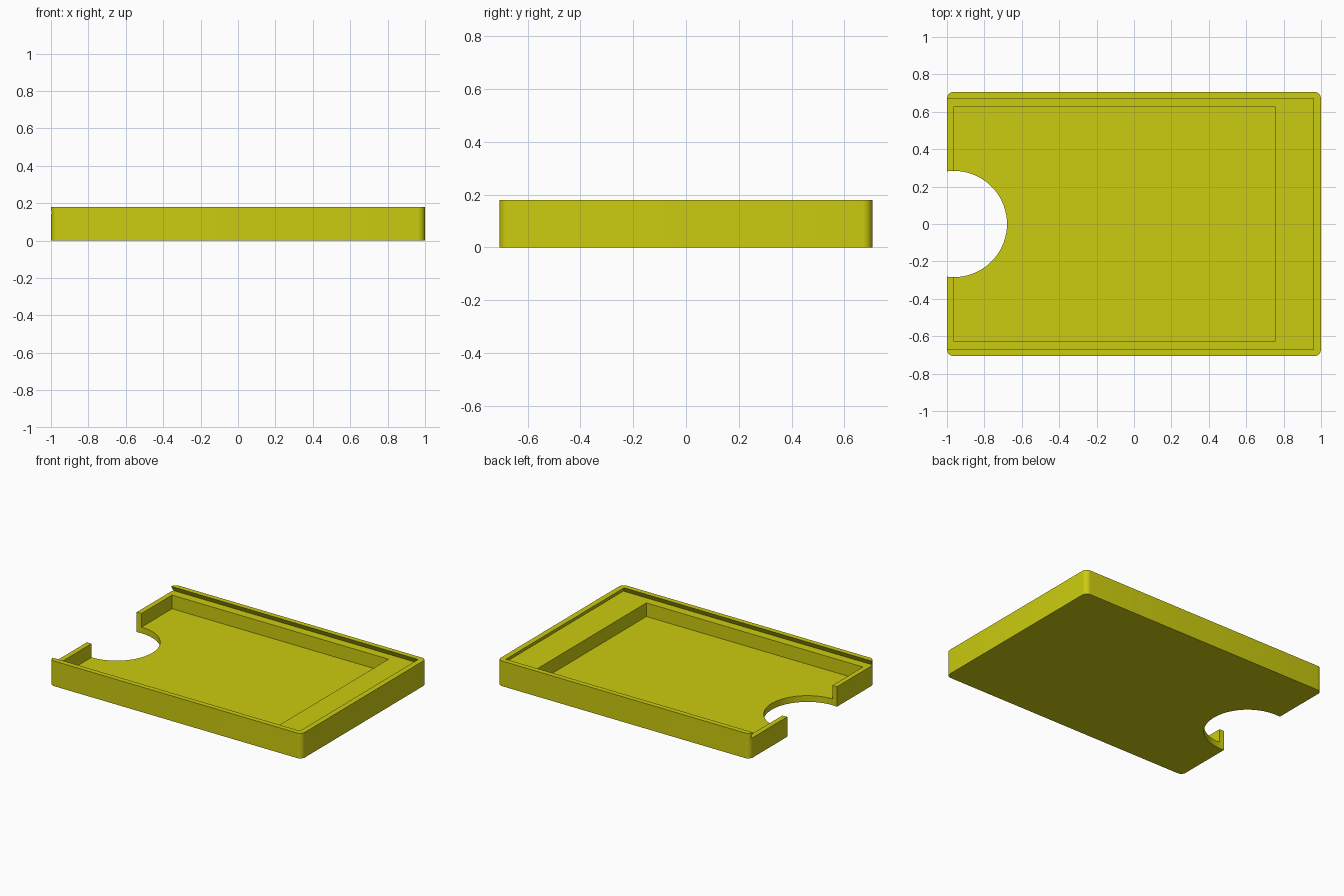
import bpy, bmesh, math

if "Cube" in bpy.data.objects:
    bpy.data.objects.remove(bpy.data.objects["Cube"])

W, D, H = 1.0, 0.707, 0.18      # half length, half depth, height
LEDGE, FLOOR = 0.143, 0.045     # lid ledge and pocket floor heights


def prism(name, bottom, top, z0, z1):
    """Closed solid between two matching outlines (counter-clockwise)."""
    bm = bmesh.new()
    lo = [bm.verts.new((x, y, z0)) for x, y in bottom]
    hi = [bm.verts.new((x, y, z1)) for x, y in top]
    bm.faces.new(lo[::-1])
    bm.faces.new(hi)
    n = len(lo)
    for i in range(n):
        j = (i + 1) % n
        bm.faces.new((lo[i], lo[j], hi[j], hi[i]))
    mesh = bpy.data.meshes.new(name)
    bm.to_mesh(mesh)
    bm.free()
    ob = bpy.data.objects.new(name, mesh)
    bpy.context.collection.objects.link(ob)
    return ob


def rect(x0, x1, y):
    return [(x0, -y), (x1, -y), (x1, y), (x0, y)]


def arc(cx, cy, r, a0, a1, n):
    return [(cx + r * math.cos(math.radians(a0 + (a1 - a0) * i / n)),
             cy + r * math.sin(math.radians(a0 + (a1 - a0) * i / n)))
            for i in range(n + 1)]


# Tray block with rounded upright corners
R = 0.037
outline = []
for sx, sy, a in ((1, 1, 0), (-1, 1, 90), (-1, -1, 180), (1, -1, 270)):
    outline += arc(sx * (W - R), sy * (D - R), R, a, a + 90, 8)
tray = prism("tray", outline, outline, 0, H)

# Dovetail lid slot, open at the left end, running out above the rim
TOP = H + 0.02
slope = 0.02 / (H - LEDGE)
over = slope * (TOP - H)
slot = prism("lid_slot_cutter", rect(-1.1, 0.98, 0.69),
             rect(-1.1, 0.96 - over, 0.67 - over), LEDGE, TOP)

# Rectangular pocket
pocket_outline = rect(-0.963, 0.754, 0.628)
pocket = prism("pocket_cutter", pocket_outline, pocket_outline, FLOOR, LEDGE + 0.02)

# Round finger notch through the left end
circle = arc(-0.963, 0, 0.284, 0, 360, 72)[:-1]
notch = prism("finger_notch_cutter", circle, circle, -0.1, 0.3)

bpy.context.view_layer.objects.active = tray
tray.select_set(True)
for cutter in (slot, pocket, notch):
    mod = tray.modifiers.new(cutter.name, 'BOOLEAN')
    mod.operation = 'DIFFERENCE'
    mod.solver = 'EXACT'
    mod.object = cutter
    bpy.ops.object.modifier_apply(modifier=mod.name)
    bpy.data.objects.remove(cutter)

# Single olive yellow finish
mat = bpy.data.materials.new("olive_yellow")
mat.diffuse_color = (0.6, 0.6, 0.005, 1)
mat.use_nodes = True
mat.node_tree.nodes["Principled BSDF"].inputs["Base Color"].default_value = mat.diffuse_color
tray.data.materials.clear()
tray.data.materials.append(mat)
for p in tray.data.polygons:
    p.material_index = 0
bpy.ops.object.shade_smooth_by_angle(angle=math.radians(30))
